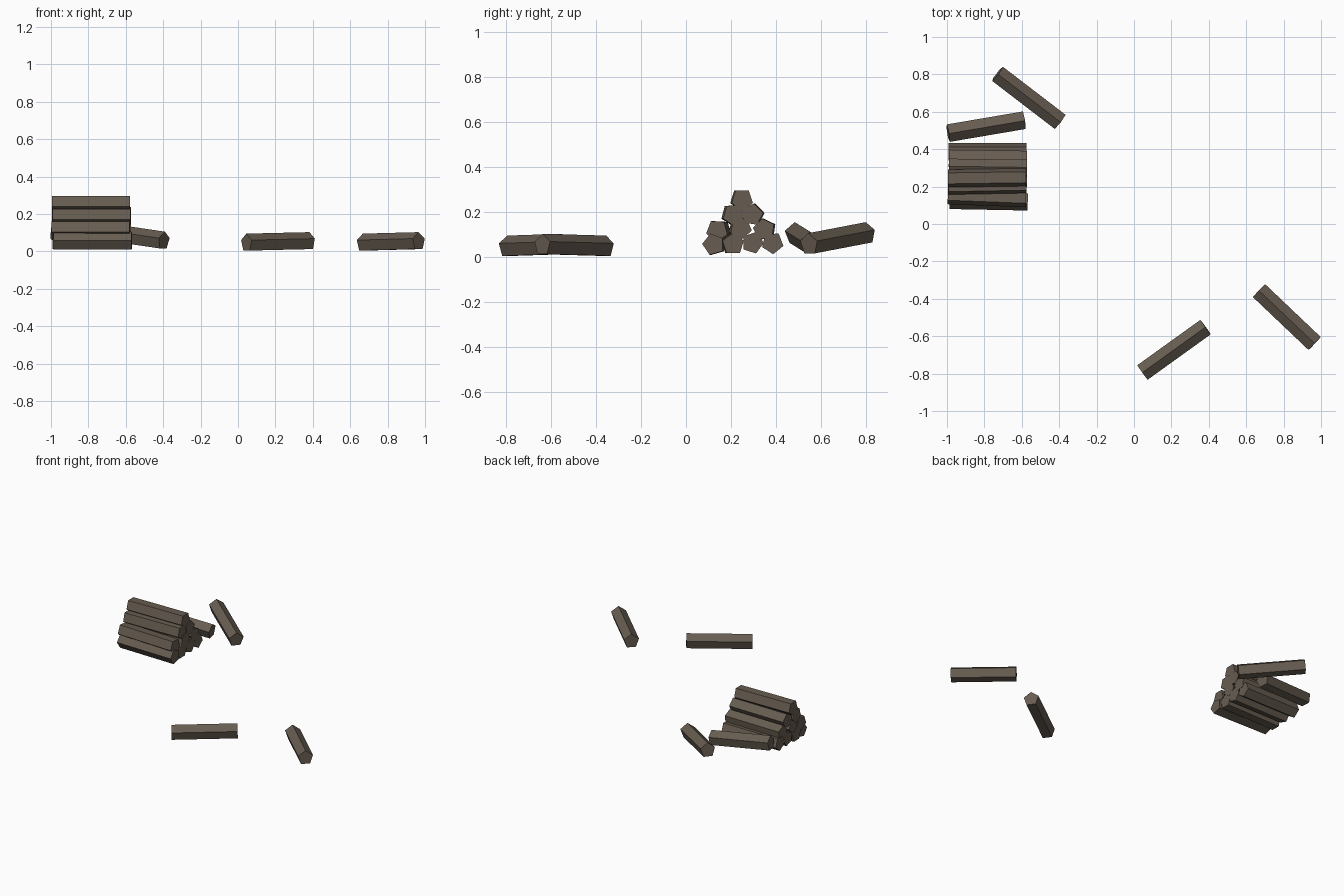
import bpy, bmesh
from math import cos, sin, radians, tau
from mathutils import Vector

if "Cube" in bpy.data.objects:
    bpy.data.objects.remove(bpy.data.objects["Cube"])

RADIUS = 0.05
bark = bpy.data.materials.new("dark brown wood")
bark.diffuse_color = (0.135, 0.108, 0.082, 1)
bark.use_nodes = True
bark.node_tree.nodes["Principled BSDF"].inputs["Base Color"].default_value = bark.diffuse_color


def log(name, a, b, roll):
    """Five-sided log from a to b; roll is the angle of one corner seen end-on."""
    a, b = Vector(a), Vector(b)
    axis = (b - a).normalized()
    side = Vector((0, 0, 1)).cross(axis).normalized()
    up = axis.cross(side)
    bm = bmesh.new()
    rings = []
    for p in (a, b):
        rings.append([bm.verts.new(p + RADIUS * (side * cos(t) + up * sin(t)))
                      for t in (radians(roll) + i * tau / 5 for i in range(5))])
    lo, hi = rings
    bm.faces.new(lo[::-1])
    bm.faces.new(hi)
    for i in range(5):
        j = (i + 1) % 5
        bm.faces.new((lo[i], lo[j], hi[j], hi[i]))
    bmesh.ops.recalc_face_normals(bm, faces=bm.faces)
    me = bpy.data.meshes.new(name)
    bm.to_mesh(me)
    bm.free()
    me.materials.append(bark)
    bpy.context.collection.objects.link(bpy.data.objects.new(name, me))


# Stacked pile: y, z, roll, x start, slight yaw offset
pile = [
    (0.126, 0.056, -110, -0.985, -0.004), (0.207, 0.057, 90, -0.992, 0.003),
    (0.296, 0.063, 0, -0.99, 0.0), (0.385, 0.062, -15, -0.992, 0.0),
    (0.146, 0.117, -93, -0.995, -0.008), (0.240, 0.128, 60, -0.99, 0.004),
    (0.350, 0.122, 100, -0.99, -0.003),
    (0.208, 0.188, -87, -0.993, 0.004), (0.297, 0.188, 80, -0.99, -0.003),
    (0.247, 0.255, -90, -0.995, 0.003),
]
for n, (y, z, roll, x, yaw) in enumerate(pile, 1):
    log(f"stacked_log_{n}", (x, y - yaw, z), (x + 0.417, y + yaw, z), roll)

# Loose logs: two leaning behind the pile, two lying on the ground
loose = [
    ((-0.730, 0.803, 0.105), (-0.396, 0.547, 0.056), 90),
    ((-0.994, 0.487, 0.105), (-0.588, 0.556, 0.062), 95),
    ((0.045, -0.794, 0.045), (0.383, -0.551, 0.053), 90),
    ((0.668, -0.356, 0.045), (0.966, -0.639, 0.053), 90),
]
for n, (a, b, roll) in enumerate(loose, 1):
    log(f"loose_log_{n}", a, b, roll)
